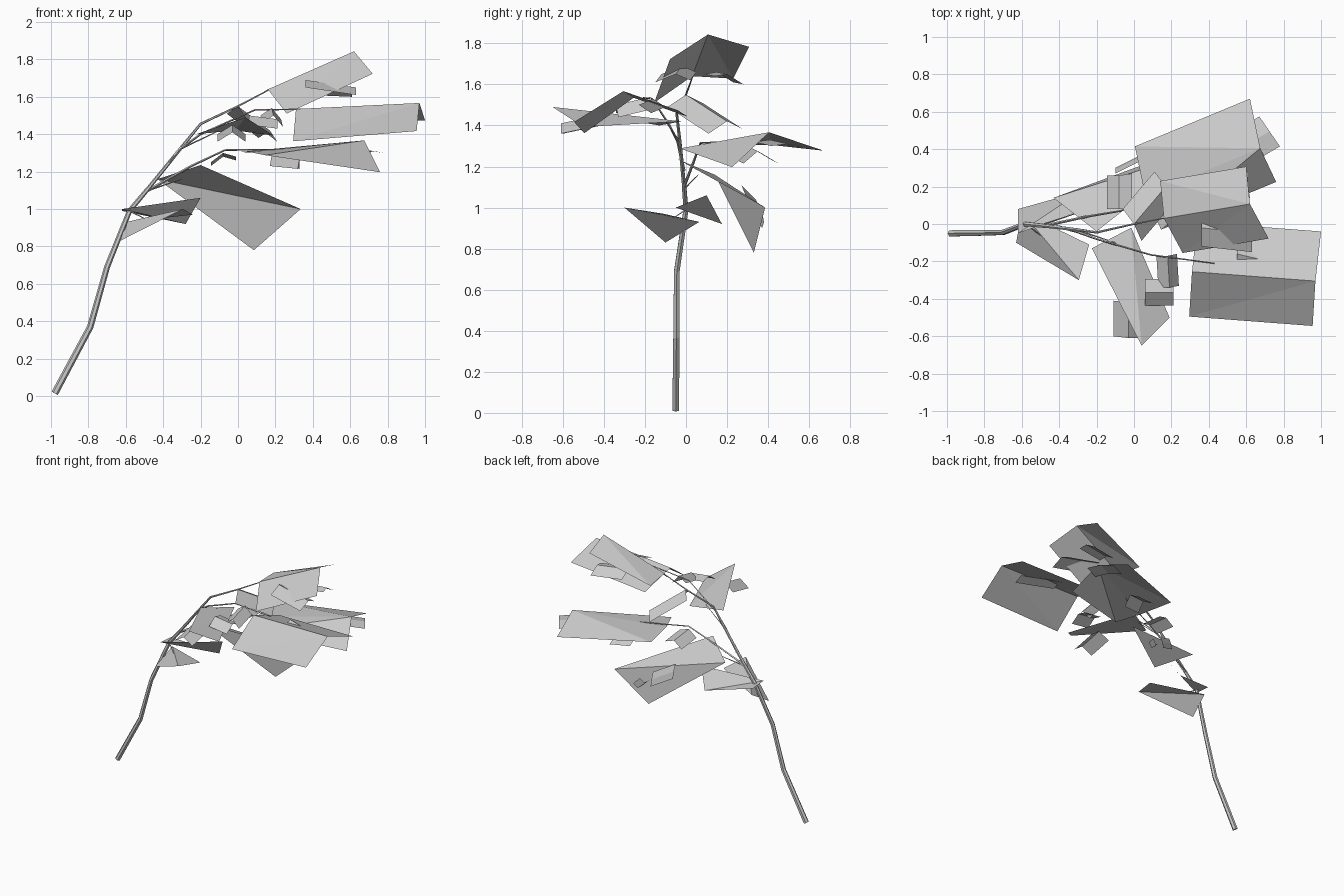
import bpy
import bmesh
import math
from mathutils import Vector

# Remove the default object
default = bpy.data.objects.get("Cube")
if default:
    bpy.data.objects.remove(default, do_unlink=True)

# Single flat material
grey = bpy.data.materials.new("plain_grey")
grey.use_nodes = True
grey.diffuse_color = (0.6, 0.6, 0.6, 1)
grey.node_tree.nodes["Principled BSDF"].inputs["Base Color"].default_value = (0.6, 0.6, 0.6, 1)


def finish(name, bm):
    """Turn a bmesh into a named object with flat faces."""
    mesh = bpy.data.meshes.new(name)
    bm.to_mesh(mesh)
    bm.free()
    mesh.materials.append(grey)
    obj = bpy.data.objects.new(name, mesh)
    bpy.context.scene.collection.objects.link(obj)


def limb(name, points, thick, thin, sides=6):
    """Tapered faceted tube that follows a path."""
    bm = bmesh.new()
    path = [Vector(p) for p in points]
    rings = []
    last = len(path) - 1
    for i, p in enumerate(path):
        along = (path[min(i + 1, last)] - path[max(i - 1, 0)]).normalized()
        u = along.cross(Vector((0, 1, 0))).normalized()
        v = along.cross(u)
        radius = thick + (thin - thick) * i / last
        angles = [math.tau * k / sides for k in range(sides)]
        rings.append([bm.verts.new(p + radius * (u * math.cos(a) + v * math.sin(a)))
                      for a in angles])
    for low, high in zip(rings, rings[1:]):
        for k in range(sides):
            n = (k + 1) % sides
            bm.faces.new((low[k], low[n], high[n], high[k]))
    bm.faces.new(rings[0])
    bm.faces.new(rings[-1])
    bmesh.ops.recalc_face_normals(bm, faces=bm.faces)
    finish(name, bm)


def add_card(bm, a, b, c, d):
    """Two triangles split along a-c, with normals pointing upward."""
    for corners in ((a, b, c), (a, c, d)):
        face = bm.faces.new(corners)
        face.normal_update()
        if face.normal.z < 0:
            face.normal_flip()


def folded_leaf(name, start, end, front, back, droop=(1, 1)):
    """Leaf card with a ridge and two flaps; droop scales their fall at the start."""
    bm = bmesh.new()
    ridge = [Vector(start), Vector(end)]
    mid = [bm.verts.new(p) for p in ridge]
    for offset, fall in zip((Vector(front), Vector(back)), droop):
        near = Vector((offset.x, offset.y, offset.z * fall))
        side = [bm.verts.new(ridge[0] + near), bm.verts.new(ridge[1] + offset)]
        add_card(bm, side[0], mid[0], mid[1], side[1])
    finish(name, bm)


def bent_leaf(name, *corners):
    """Four cornered leaf card, creased from its first to its third corner."""
    bm = bmesh.new()
    add_card(bm, *[bm.verts.new(p) for p in corners])
    finish(name, bm)


# Leaning trunk and main branches
limb("trunk", [(-0.98, -0.05, 0.015), (-0.79, -0.047, 0.37), (-0.7, -0.045, 0.69),
               (-0.58, 0, 0.99), (-0.48, -0.01, 1.11)], 0.019, 0.012)
limb("upper_trunk", [(-0.48, -0.01, 1.11), (-0.31, -0.03, 1.32), (-0.2, -0.045, 1.455),
                     (0, 0, 1.55), (0.18, 0.035, 1.645)], 0.011, 0.003)
limb("back_branch", [(-0.48, -0.01, 1.1), (-0.25, 0.04, 1.23), (-0.07, 0.07, 1.315),
                     (0.27, 0.23, 1.32)], 0.008, 0.003, 4)
limb("front_branch", [(-0.42, -0.01, 1.18), (-0.31, -0.04, 1.32), (-0.2, -0.08, 1.4),
                      (0.09, -0.165, 1.53), (0.43, -0.21, 1.535)], 0.008, 0.003, 4)
# Thin twigs carrying the side leaves
limb("lower_twig", [(-0.58, 0, 0.99), (-0.5, -0.06, 0.95)], 0.005, 0.002, 4)
limb("middle_twig", [(-0.48, 0, 1.1), (-0.3, 0.06, 1.16)], 0.005, 0.002, 4)
limb("top_twig", [(-0.31, -0.03, 1.32), (-0.1, -0.1, 1.42)], 0.005, 0.002, 4)

# Large folded leaves at the branch ends
folded_leaf("top_leaf", (0.16, 0.03, 1.64), (0.62, 0.107, 1.843),
            (0.1, -0.185, -0.12), (-0.02, 0.2, -0.06), droop=(1.08, 0.2))
folded_leaf("front_leaf", (0.31, -0.255, 1.535), (0.97, -0.305, 1.567),
            (-0.015, -0.24, -0.15), (0.03, 0.265, -0.093), droop=(1.15, 1))
folded_leaf("back_leaf", (0.06, 0.15, 1.305), (0.675, 0.405, 1.367),
            (0.085, -0.18, -0.17), (-0.055, 0.265, -0.09), droop=(0.1, 0))

# Bent leaves along the trunk
bent_leaf("low_back_leaf", (-0.43, 0.14, 1.16), (-0.2, -0.04, 1.235),
          (0.335, 0.385, 1.0), (0.085, 0.33, 0.78))
bent_leaf("lowest_front_leaf", (-0.6, 0.065, 0.93), (-0.63, -0.1, 0.83),
          (-0.295, -0.3, 1.0), (-0.24, -0.11, 0.97))
bent_leaf("lowest_back_leaf", (-0.62, -0.05, 1.0), (-0.2, 0.1, 1.06),
          (-0.28, 0.175, 0.92), (-0.62, 0.08, 0.99))
bent_leaf("middle_front_leaf", (-0.015, -0.02, 1.42), (-0.225, -0.13, 1.4),
          (0.04, -0.65, 1.49), (0.19, -0.5, 1.393))

# Small folded leaves tucked between the large ones
folded_leaf("crown_leaflet", (0, 0, 1.55), (0.17, 0.2, 1.42),
            (0.04, -0.09, -0.06), (-0.06, 0.08, -0.04))
folded_leaf("hanging_leaflet", (-0.03, -0.42, 1.45), (-0.03, -0.61, 1.41),
            (-0.08, 0.01, -0.05), (0.07, 0, -0.05))
folded_leaf("branch_leaflet", (-0.08, 0.08, 1.3), (-0.08, 0.26, 1.28),
            (-0.065, 0, -0.05), (0.07, 0.01, -0.02))
folded_leaf("under_back_leaflet", (0.18, 0.32, 1.29), (0.33, 0.35, 1.275),
            (-0.01, -0.07, -0.06), (0, 0.1, -0.06))
folded_leaf("back_tip_leaflet", (0.58, 0.41, 1.33), (0.725, 0.495, 1.31),
            (0.055, -0.08, -0.01), (-0.055, 0.08, -0.02))
folded_leaf("fork_leaflet", (0.06, -0.365, 1.5), (0.21, -0.365, 1.48),
            (0, -0.07, -0.05), (0, 0.07, -0.02))
folded_leaf("fork_side_leaflet", (0.18, -0.17, 1.54), (0.19, -0.34, 1.5),
            (-0.06, 0, -0.04), (0.05, 0.01, -0.06))
folded_leaf("under_top_leaflet", (0.36, -0.02, 1.69), (0.63, -0.05, 1.65),
            (0, -0.1, -0.04), (0, 0.07, -0.03))
folded_leaf("under_top_back_leaflet", (0.38, 0.15, 1.66), (0.61, 0.2, 1.65),
            (0.01, -0.06, -0.01), (0, 0.08, -0.05))
folded_leaf("low_outer_leaflet", (-0.1, 0.29, 1.06), (0.04, 0.36, 0.99),
            (0, -0.02, 0.05), (0, 0.01, -0.05))
folded_leaf("low_tip_leaflet", (0.1, 0.36, 0.95), (0.15, 0.37, 0.9),
            (-0.03, -0.01, 0.02), (0.03, 0.01, 0.03))
folded_leaf("under_front_leaflet", (0.55, -0.16, 1.53), (0.85, -0.23, 1.5),
            (0, -0.07, -0.03), (0, 0.06, -0.04))
